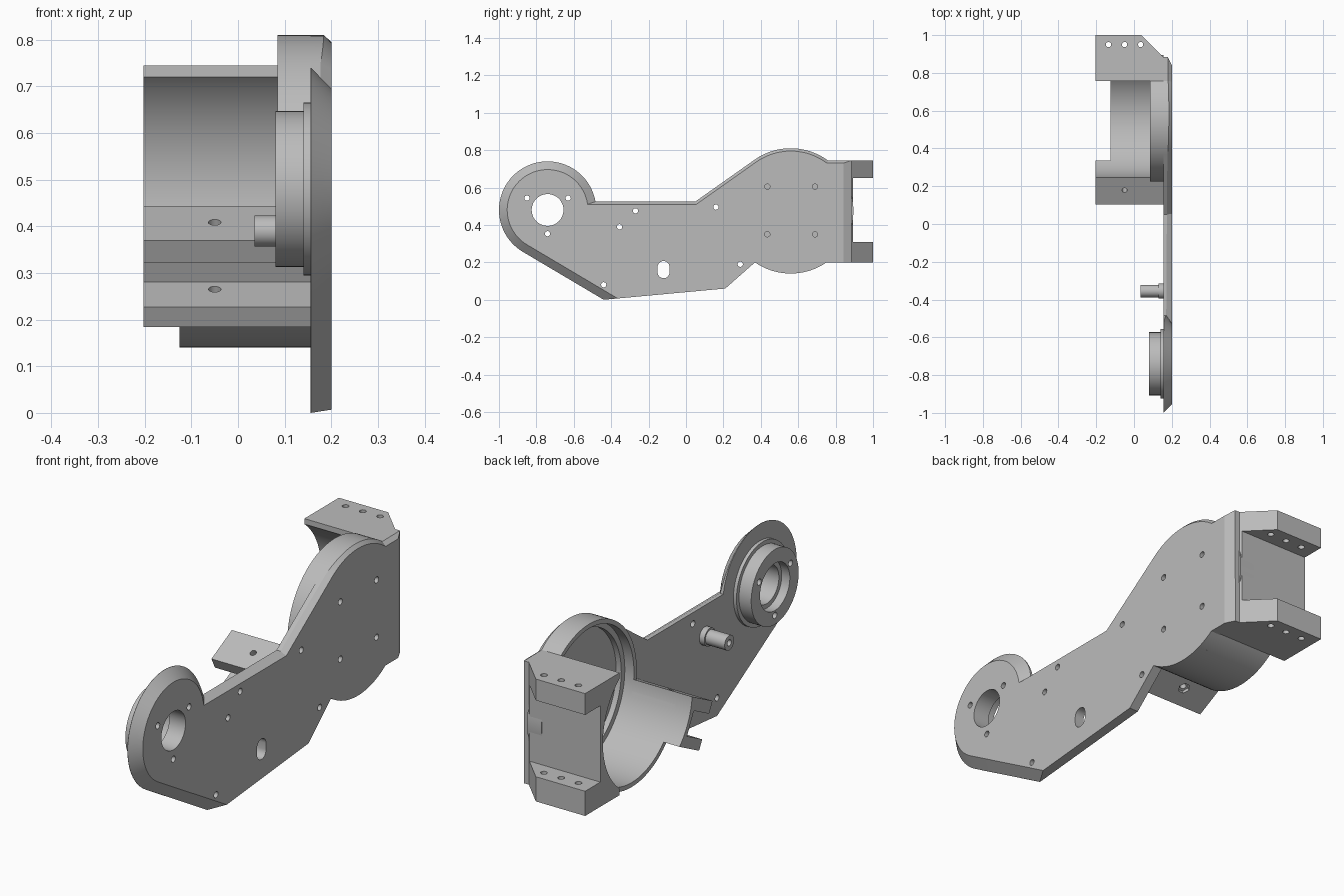
import bpy, bmesh
from math import sin, cos, radians, sqrt
from mathutils import Matrix, Vector

cube = bpy.data.objects.get("Cube")
if cube:
    bpy.data.objects.remove(cube, do_unlink=True)

metal = bpy.data.materials.new("plain_grey")
metal.use_nodes = True
GREY = (0.5, 0.5, 0.5, 1)
metal.diffuse_color = GREY
metal.node_tree.nodes["Principled BSDF"].inputs["Base Color"].default_value = GREY

# Profiles are drawn in (y, z) and extruded along x unless a frame is given
ALONG_X = Matrix(((0, 0, 1, 0), (1, 0, 0, 0), (0, 1, 0, 0), (0, 0, 0, 1)))
ALONG_Z = Matrix.Identity(4)
PIVOT = (-0.74, 0.48)
DRUM = (0.56, 0.475)
INNER, OUTER = 0.315, 0.335
IN_FACE, OUT_FACE = 0.155, 0.2


def arc(c, r, a, b, n):
    angles = [radians(a + (b - a) * i / n) for i in range(n + 1)]
    return [(c[0] + r * cos(t), c[1] + r * sin(t)) for t in angles]


def circle(c, r, n=72):
    return arc(c, r, 0, 360, n)[:-1]


def prism(name, profiles, a, b, frame=ALONG_X):
    bm = bmesh.new()
    for pts in profiles:
        low, high = [[bm.verts.new(frame @ Vector((p, q, t))) for p, q in pts] for t in (a, b)]
        bm.faces.new(low)
        bm.faces.new(high)
        for i in range(len(pts)):
            j = (i + 1) % len(pts)
            bm.faces.new((low[i], low[j], high[j], high[i]))
    bmesh.ops.recalc_face_normals(bm, faces=bm.faces)
    mesh = bpy.data.meshes.new(name)
    bm.to_mesh(mesh)
    bm.free()
    mesh.materials.append(metal)
    obj = bpy.data.objects.new(name, mesh)
    bpy.context.collection.objects.link(obj)
    return obj


def activate(obj):
    bpy.ops.object.select_all(action='DESELECT')
    obj.select_set(True)
    bpy.context.view_layer.objects.active = obj


def cut(obj, *cutters):
    activate(obj)
    for c in cutters:
        mod = obj.modifiers.new("cut", 'BOOLEAN')
        mod.operation, mod.solver, mod.object = 'DIFFERENCE', 'EXACT', c
        bpy.ops.object.modifier_apply(modifier=mod.name)


# Cutters
screw_spots = [(-0.27, 0.475), (-0.355, 0.39), (-0.44, 0.08), (0.16, 0.495), (0.29, 0.19)]
screw_spots += [(y, z) for y in (0.435, 0.69) for z in (0.35, 0.605)]
screw_spots += arc(PIVOT, 0.127, 30, 270, 2)
screws = prism("screw_cutter", [circle(s, 0.014, 20) for s in screw_spots], -0.1, 0.3)
bore = prism("bore_cutter", [circle(PIVOT, 0.085)], -0.1, 0.3)
counterbore = prism("counterbore_cutter", [circle(PIVOT, 0.105)], -0.1, 0.12)
oval = prism("oval_cutter", [arc((-0.12, 0.175), 0.032, 0, 180, 12)
                             + arc((-0.12, 0.147), 0.032, 180, 360, 12)], 0.1, 0.3)
drum = prism("drum_cutter", [circle(DRUM, INNER, 96)], -0.3, IN_FACE)
drum_step = prism("step_cutter", [circle(DRUM, 0.29, 96)], -0.3, 0.3)

# Side plate with chamfered outer edges
outline = (arc(PIVOT, 0.26, 10, 239.4, 48) + [(-0.44, 0), (0.21, 0.06)]
           + arc(DRUM, OUTER, 235.2, 304.8, 20) + [(0.885, 0.2), (0.885, 0.745)]
           + arc(DRUM, OUTER, 53.7, 125.2, 20) + [(0.05, 0.525)])
plate = prism("side_plate", [outline], IN_FACE, OUT_FACE)
bm = bmesh.new()
bm.from_mesh(plate.data)
weight = bm.edges.layers.float.new("bevel_weight_edge")
for e in bm.edges:
    if all(v.co.x > OUT_FACE - 0.001 for v in e.verts):
        mid = (e.verts[0].co + e.verts[1].co) / 2
        if mid.y < -0.45 or mid.y > 0.88:
            e[weight] = 1
        elif mid.z > 0.5:
            e[weight] = 0.34
bm.to_mesh(plate.data)
bm.free()
activate(plate)
bevel = plate.modifiers.new("chamfer", 'BEVEL')
bevel.limit_method, bevel.width, bevel.segments = 'WEIGHT', 0.044, 1
bevel.use_clamp_overlap = False
bpy.ops.object.modifier_apply(modifier=bevel.name)
cut(plate, screws, bore, oval)

# Pivot boss
boss_flange = prism("boss_flange", [circle(PIVOT, 0.185)], 0.14, IN_FACE + 0.001)
boss = prism("pivot_boss", [circle(PIVOT, 0.167)], 0.08, 0.141)
for part in (boss_flange, boss):
    cut(part, screws, bore, counterbore)

# Hollow post
post_base = prism("post_base", [circle((-0.355, 0.39), 0.04, 40)], 0.13, IN_FACE + 0.001)
post_pin = prism("post_pin", [circle((-0.355, 0.39), 0.033, 40)], 0.035, 0.131)
for part in (post_base, post_pin):
    cut(part, screws)

# Drum housing: full rim, inner step and open lower shell
rim = prism("drum_rim", [circle(DRUM, OUTER, 96)], 0.085, IN_FACE + 0.001)
cut(rim, drum)
step = prism("drum_step", [circle(DRUM, 0.325, 96)], 0.13, IN_FACE + 0.001)
cut(step, drum_step)
shell = prism("drum_shell", [arc(DRUM, OUTER, 195, 322.5, 34) + arc(DRUM, INNER, 322.5, 195, 34)],
              -0.125, 0.086)

# Forked clamp pointing out from the drum centre
slope = radians(207)
U = Vector((0, cos(slope), sin(slope)))
V = Vector((0, sin(slope), -cos(slope)))
clamp_frame = Matrix.Translation((0, *DRUM)) @ Matrix((U, V, (1, 0, 0))).transposed().to_4x4()
bolt_frame = Matrix.Translation((0, *DRUM)) @ Matrix(((1, 0, 0), U, V)).transposed().to_4x4()


def rect(a, b, c, d):
    return [(a, c), (b, c), (b, d), (a, d)]


clamp = prism("fork_clamp", [rect(0.25, 0.455, -0.095, 0.114)], -0.203, IN_FACE, clamp_frame)
slot = prism("slot_cutter", [rect(OUTER, 0.6, -0.047, 0.06)], -0.3, 0.3, clamp_frame)
bolt = prism("bolt_cutter", [circle((-0.05, 0.37), 0.0135, 20)], -0.2, 0.2, bolt_frame)
nut = prism("nut_cutter", [circle((-0.05, 0.37), 0.026, 6)], -0.2, -0.08, bolt_frame)
cut(clamp, drum, slot, bolt, nut)

# Rear bracket with a notch between two drilled prongs
bracket = prism("rear_bracket", [[(-0.203, 0.757), (IN_FACE, 0.757), (IN_FACE, 0.885),
                                  (0.04, 1), (-0.203, 1)]], 0.2, 0.745, ALONG_Z)
notch = prism("notch_cutter", [rect(0.893, 1.2, 0.31, 0.65)], -0.4, 0.4)
prong_holes = prism("prong_cutter", [circle((x, 0.95), 0.014, 20) for x in (-0.135, -0.05, 0.035)],
                    -0.1, 1, ALONG_Z)
cut(bracket, drum, notch, prong_holes)

# Remove cutters and shade
for obj in list(bpy.context.collection.objects):
    if obj.name.endswith("_cutter"):
        bpy.data.objects.remove(obj, do_unlink=True)
for obj in (plate, boss_flange, boss, post_base, post_pin, rim, step, shell, clamp, bracket):
    activate(obj)
    bpy.ops.object.shade_smooth_by_angle(angle=radians(25))
